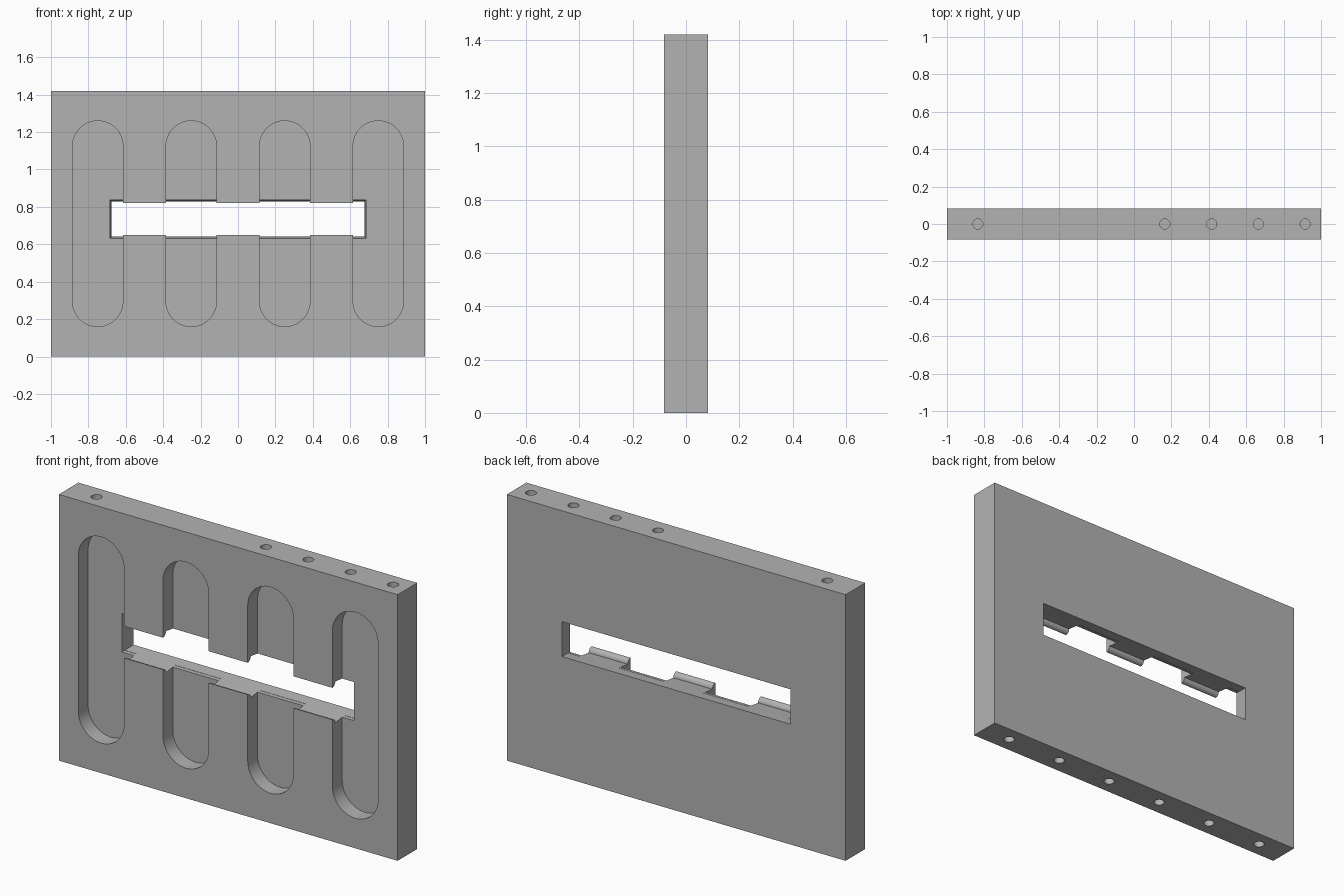
import bpy
import bmesh
from math import sin, cos, pi

if "Cube" in bpy.data.objects:
    bpy.data.objects.remove(bpy.data.objects["Cube"], do_unlink=True)

W, T, H = 2.0, 0.165, 1.42
FRONT = -T / 2
FLOOR = 0.0                      # depth of the slot floors


def make(name, bm):
    bmesh.ops.recalc_face_normals(bm, faces=bm.faces)
    mesh = bpy.data.meshes.new(name)
    bm.to_mesh(mesh)
    bm.free()
    obj = bpy.data.objects.new(name, mesh)
    bpy.context.collection.objects.link(obj)
    return obj


def loft(name, rings):
    """Closed solid through matching rings of points."""
    bm = bmesh.new()
    loops = [[bm.verts.new(p) for p in ring] for ring in rings]
    n = len(loops[0])
    for a, b in zip(loops, loops[1:]):
        for i in range(n):
            j = (i + 1) % n
            bm.faces.new((a[i], a[j], b[j], b[i]))
    bm.faces.new(loops[0])
    bm.faces.new(loops[-1])
    return make(name, bm)


def rect(x0, x1, z0, z1, y, grow=0.0):
    x0, x1, z0, z1 = x0 - grow, x1 + grow, z0 - grow, z1 + grow
    return [(x0, y, z0), (x1, y, z0), (x1, y, z1), (x0, y, z1)]


def box(name, x0, x1, y0, y1, z0, z1):
    return loft(name, [rect(x0, x1, z0, z1, y) for y in (y0, y1)])


def boolean(target, tool, operation="DIFFERENCE"):
    tool.hide_render = True
    mod = target.modifiers.new("cut", "BOOLEAN")
    mod.operation = operation
    mod.solver = "EXACT"
    mod.object = tool
    bpy.context.view_layer.objects.active = target
    bpy.ops.object.modifier_apply(modifier=mod.name)
    bpy.data.objects.remove(tool, do_unlink=True)


def window_flare(name, y, radius, tail, tail_grow):
    """Window opening with a rounded rim that starts at depth y."""
    window = (-0.667, 0.667, 0.65, 0.82)
    steps = [(y - 0.03, radius)]
    for i in range(9):
        a = i / 8 * pi / 2
        steps.append((y + radius * sin(a), radius * (1 - cos(a))))
    steps.append((tail, tail_grow))
    return loft(name, [rect(*window, d, g) for d, g in steps])


def slot_prism(x, radius=0.135, z0=0.16, z1=1.26):
    n = 24
    outline = []
    for centre, start in ((z1 - radius, 0), (z0 + radius, pi)):
        for i in range(n + 1):
            a = start + pi * i / n
            outline.append((x + radius * cos(a), centre + radius * sin(a)))
    return loft("slot_cutter", [[(px, d, pz) for px, pz in outline]
                                for d in (FRONT - 0.05, FLOOR + 0.06)])


def hole(x, z, radius=0.027, depth=0.1, n=32):
    ring = [(x + radius * cos(2 * pi * i / n), radius * sin(2 * pi * i / n))
            for i in range(n)]
    return loft("hole_cutter", [[(px, py, d) for px, py in ring]
                                for d in (z - depth, z + depth)])


# Plate with the wide window through it
plate = box("slotted_plate", -W / 2, W / 2, FRONT, T / 2, 0, H)
boolean(plate, window_flare("window_cutter", FRONT, 0.025, 0.15, 0.0))

# Four upright slots, with the window rim rounded in their floors too
for x in (-0.75, -0.25, 0.25, 0.75):
    depth_body = box("slot_depth", -1.2, 1.2, FRONT - 0.2, FLOOR, -0.2, 1.6)
    boolean(depth_body, window_flare("floor_rim", FLOOR, 0.018, 0.05, -0.02), "UNION")
    cutter = slot_prism(x)
    boolean(cutter, depth_body, "INTERSECT")
    boolean(plate, cutter)

# Blind holes in the top and bottom edges
for x in (-0.835, 0.165, 0.415, 0.665, 0.915):
    boolean(plate, hole(x, H))
for x in (0.167, 0.5, 0.835):
    for side in (-1, 1):
        boolean(plate, hole(side * x, 0))

# One plain grey
grey = bpy.data.materials.new("plain_grey")
grey.use_nodes = True
colour = (0.45, 0.45, 0.45, 1)
grey.diffuse_color = colour
grey.node_tree.nodes["Principled BSDF"].inputs["Base Color"].default_value = colour
plate.data.materials.clear()
plate.data.materials.append(grey)
for face in plate.data.polygons:
    face.material_index = 0

bpy.ops.object.select_all(action="DESELECT")
plate.select_set(True)
bpy.context.view_layer.objects.active = plate
bpy.ops.object.shade_smooth_by_angle(angle=pi / 6)
